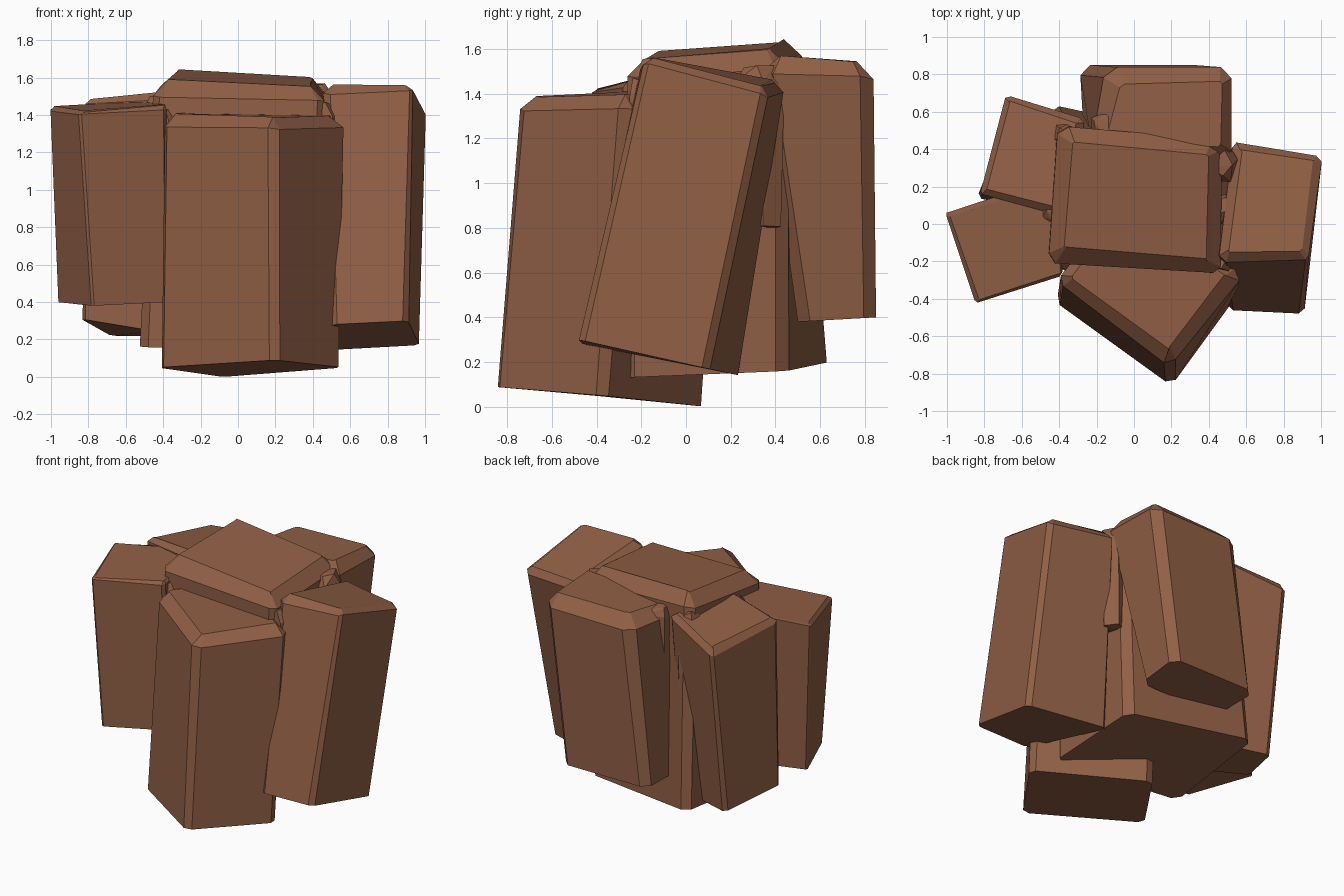
import bpy, bmesh, math, random
from mathutils import Vector

if "Cube" in bpy.data.objects:
    bpy.data.objects.remove(bpy.data.objects["Cube"])

random.seed(4)

rock = bpy.data.materials.new("brown rock")
rock.diffuse_color = (0.28, 0.115, 0.06, 1)
rock.use_nodes = True
rock.node_tree.nodes["Principled BSDF"].inputs["Base Color"].default_value = rock.diffuse_color


def finish(name, bm):
    bmesh.ops.recalc_face_normals(bm, faces=bm.faces[:])
    me = bpy.data.meshes.new(name)
    bm.to_mesh(me)
    bm.free()
    me.materials.append(rock)
    ob = bpy.data.objects.new(name, me)
    bpy.context.collection.objects.link(ob)
    return ob


def column(name, bottom, top, side=0.03, rim=0.05):
    """Leaning four-sided rock column with chipped vertical edges and top rim."""
    bm = bmesh.new()
    b = [bm.verts.new(p) for p in bottom]
    t = [bm.verts.new(p) for p in top]
    bm.faces.new(b)
    bm.faces.new(t)
    for i in range(4):
        j = (i + 1) % 4
        bm.faces.new((b[i], b[j], t[j], t[i]))
    bmesh.ops.recalc_face_normals(bm, faces=bm.faces[:])
    bm.edges.ensure_lookup_table()
    upright = [e for e in bm.edges if abs(e.verts[0].co.z - e.verts[1].co.z) > 0.6]
    bmesh.ops.bevel(bm, geom=upright, offset=side, segments=1, affect='EDGES',
                    profile=0.5, clamp_overlap=True)
    bm.normal_update()
    cap = max(bm.faces, key=lambda f: f.normal.z * f.calc_area())
    bmesh.ops.bevel(bm, geom=list(cap.edges), offset=rim, segments=1,
                    affect='EDGES', profile=0.5, clamp_overlap=True)
    # slight unevenness of the chipped rim
    for v in bm.verts:
        if v.co.z > 1.0:
            v.co += Vector([random.uniform(-0.009, 0.009) for _ in range(3)])
    return finish(name, bm)


# tall central column
column("centre_column",
       [(-.53, -.2, .16), (.42, -.28, .13), (.43, .45, .16), (-.45, .64, .2)],
       [(-.46, -.2, 1.58), (.47, -.27, 1.55), (.47, .45, 1.595), (-.4, .52, 1.65)],
       side=0.05, rim=0.1)

# front column, set corner-on
column("front_column",
       [(.2, -.865, .09), (.56, -.37, .05), (-.08, .09, 0), (-.43, -.41, .05)],
       [(.2, -.755, 1.39), (.58, -.26, 1.4), (-.06, .18, 1.42), (-.42, -.3, 1.41)],
       side=0.04, rim=0.08)

# right column leaning backwards
column("right_column",
       [(.5, -.46, .28), (.91, -.48, .3), (.97, .1, .17), (.42, .24, .14)],
       [(.46, -.19, 1.56), (.94, -.18, 1.58), (1.01, .375, 1.43), (.53, .44, 1.45)],
       side=0.03, rim=0.05)

# back column, raised off the ground
column("back_column",
       [(-.27, .5, .38), (.36, .5, .38), (.38, .85, .4), (-.29, .85, .4)],
       [(-.24, .35, 1.53), (.53, .33, 1.57), (.54, .83, 1.55), (-.14, .83, 1.53)],
       side=0.055, rim=0.075)

# back left column
column("back_left_column",
       [(-.84, .14, .31), (-.42, .05, .24), (-.27, .42, .22), (-.68, .54, .22)],
       [(-.83, .16, 1.49), (-.35, .03, 1.53), (-.26, .57, 1.52), (-.69, .7, 1.41)],
       side=0.025, rim=0.06)

# short front left column
column("front_left_column",
       [(-.965, .03, .4), (-.78, -.4, .38), (-.38, -.25, .4), (-.5, .2, .41)],
       [(-1.01, .05, 1.44), (-.845, -.425, 1.42), (-.38, -.27, 1.45), (-.42, .24, 1.49)],
       side=0.012, rim=0.025)

# broken stones wedged in the gaps around the centre column: x, y, top height, size
gaps = [(.46, -.17, 1.46, .1), (.48, .08, 1.47, .1), (.46, .33, 1.52, .11),
        (-.15, .52, 1.53, .11), (-.36, .48, 1.53, .09), (-.43, .05, 1.5, .07),
        (-.4, -.18, 1.44, .08)]
for n, (x, y, z, r) in enumerate(gaps):
    bm = bmesh.new()
    for level, k in ((z - .7, .8), (z - .06, 1), (z, .6)):
        for i in range(5):
            a = math.tau * (i + random.uniform(-.2, .2)) / 5
            s = r * k * random.uniform(.8, 1.15)
            bm.verts.new((x + s * math.cos(a), y + s * math.sin(a),
                          level + random.uniform(-.025, .01)))
    bmesh.ops.convex_hull(bm, input=bm.verts[:])
    loose = [v for v in bm.verts if not v.link_faces]
    bmesh.ops.delete(bm, geom=loose, context='VERTS')
    finish("gap_stone_%d" % (n + 1), bm)
